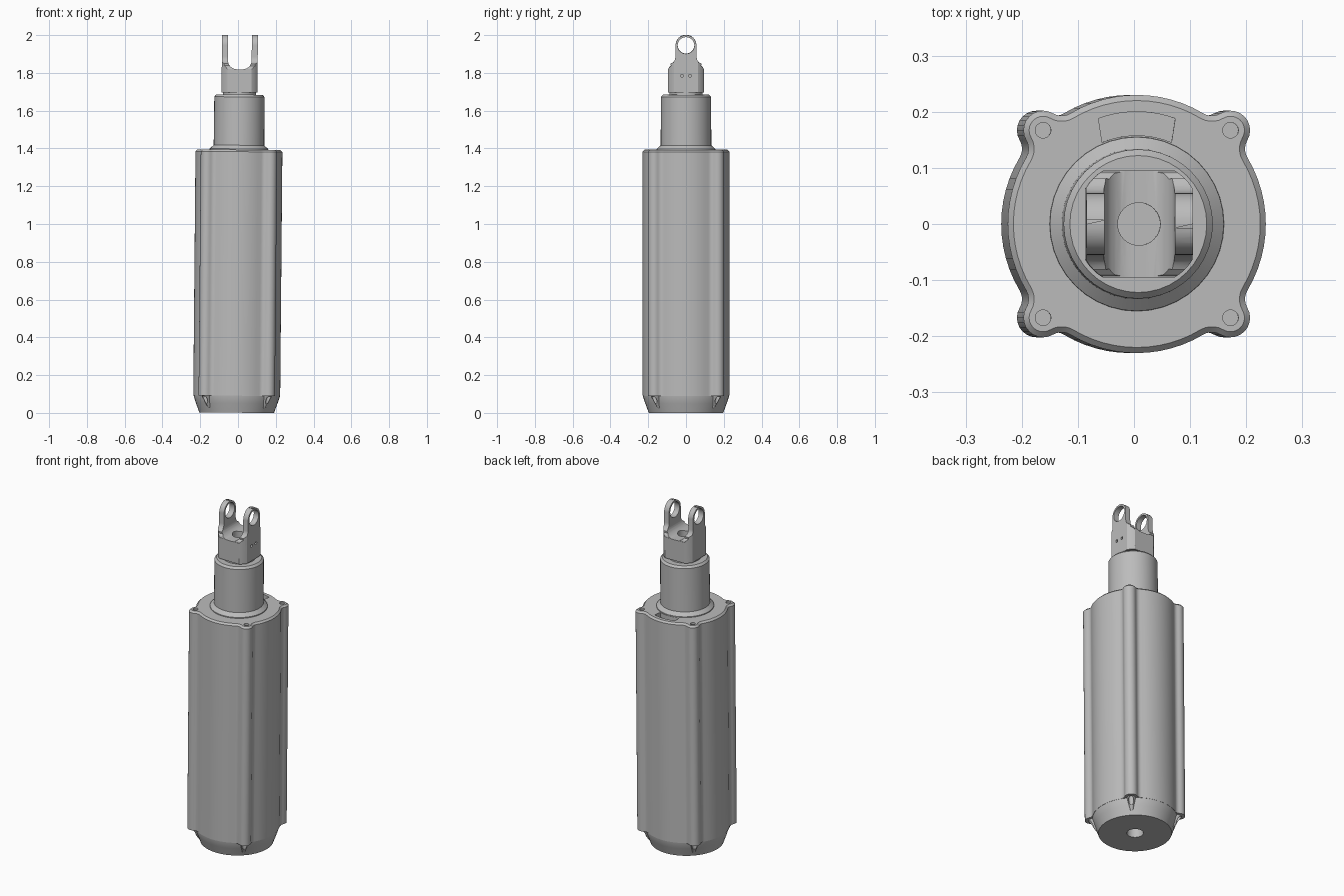
import bpy, bmesh
from math import sin, cos, pi, acos, atan2, radians, hypot
from mathutils import Matrix

if "Cube" in bpy.data.objects:
    bpy.data.objects.remove(bpy.data.objects["Cube"])

metal = bpy.data.materials.new("grey metal")
metal.use_nodes = True
GREY = (0.5, 0.5, 0.5, 1)
metal.diffuse_color = GREY
metal.node_tree.nodes["Principled BSDF"].inputs["Base Color"].default_value = GREY


def make(name, bm):
    bmesh.ops.recalc_face_normals(bm, faces=bm.faces)
    mesh = bpy.data.meshes.new(name)
    bm.to_mesh(mesh)
    bm.free()
    mesh.materials.append(metal)
    ob = bpy.data.objects.new(name, mesh)
    bpy.context.collection.objects.link(ob)
    return ob


def loft(name, rings):
    """Skin closed rings of equal length and cap both ends."""
    bm = bmesh.new()
    loops = [[bm.verts.new(p) for p in ring] for ring in rings]
    n = len(loops[0])
    for a, b in zip(loops, loops[1:]):
        for i in range(n):
            j = (i + 1) % n
            bm.faces.new((a[i], a[j], b[j], b[i]))
    bm.faces.new(loops[0])
    bm.faces.new(loops[-1])
    return make(name, bm)


def circle(r, n=48, cx=0, cy=0):
    return [(cx + r * cos(2 * pi * i / n), cy + r * sin(2 * pi * i / n)) for i in range(n)]


def arc(cx, cy, r, a0, a1, n):
    return [(cx + r * cos(a0 + (a1 - a0) * i / n), cy + r * sin(a0 + (a1 - a0) * i / n))
            for i in range(n + 1)]


def turned(name, profile, n=48, cx=0, cy=0):
    return loft(name, [[(x, y, z) for x, y in circle(r, n, cx, cy)] for r, z in profile])


def prism(name, pts, axis, a, b):
    place = {"x": lambda u, v, w: (w, u, v),
             "y": lambda u, v, w: (u, w, v),
             "z": lambda u, v, w: (u, v, w)}[axis]
    return loft(name, [[place(u, v, w) for u, v in pts] for w in (a, b)])


def carve(ob, cutter, op="DIFFERENCE"):
    mod = ob.modifiers.new("cut", "BOOLEAN")
    mod.object, mod.operation, mod.solver = cutter, op, "EXACT"
    bpy.context.view_layer.objects.active = ob
    bpy.ops.object.modifier_apply(modifier=mod.name)
    bpy.data.objects.remove(cutter)


# Housing outline: a circle with four filleted screw lobes
BOLT = 0.167
CORNERS = [(sx * BOLT, sy * BOLT) for sx in (1, -1) for sy in (1, -1)]


def housing_ring(z, inset=0.0):
    big, lobe, fillet = 0.23 - inset, 0.035 - inset, 0.03 + inset
    d, far, near = hypot(BOLT, BOLT), big + fillet, lobe + fillet
    phi = acos((d * d + far * far - near * near) / (2 * d * far))
    fx, fy = far * cos(phi), far * sin(phi)
    turn = atan2(fy, fx - d)
    pts = []
    # One lobe along +x, then repeated around the axis
    quarter = arc(fx, -fy, fillet, pi - phi, pi - turn, 5)[:-1]
    quarter += arc(d, 0, lobe, -turn, turn, 10)
    quarter += arc(fx, fy, fillet, pi + turn, pi + phi, 5)[1:-1]
    quarter += arc(0, 0, big, phi, pi / 2 - phi, 12)[:-1]
    for k in range(4):
        c, s = cos(pi / 4 + k * pi / 2), sin(pi / 4 + k * pi / 2)
        pts += [(x * c - y * s, x * s + y * c, z) for x, y in quarter]
    return pts


parts = []

# Main housing with chamfered rim
housing = loft("housing", [housing_ring(0.09), housing_ring(1.382), housing_ring(1.392, 0.01)])
for x, y in CORNERS:
    for lo, hi in ((0.07, 0.12), (1.36, 1.41)):
        carve(housing, turned("screw_cutter", [(0.014, lo), (0.014, hi)], 16, x, y))
slot = arc(0, 0, 0.2, radians(70), radians(110), 10) + arc(0, 0, 0.158, radians(113), radians(67), 10)
carve(housing, prism("slot_cutter", slot, "z", 1.365, 1.42))
parts.append(housing)

# Tapered base with a central bore
base = turned("base", [(0.198, 0), (0.203, 0.015), (0.216, 0.05), (0.229, 0.09), (0.229, 0.12)])
carve(base, turned("bore_cutter", [(0.045, -0.05), (0.045, 0.06)], 32))
for x, y in CORNERS:
    carve(base, turned("screw_cutter", [(0.014, 0.07), (0.014, 0.11)], 16, x, y))
parts.append(base)

# Small tapered ribs below each lobe
for i, (x, y) in enumerate(CORNERS):
    k = 0.86
    rib = loft(f"base_rib_{i + 1}", [
        [(u, v, 0.025) for u, v in circle(0.008, 16, x * k, y * k)],
        [(u, v, 0.092) for u, v in circle(0.024, 16, x * 0.97, y * 0.97)]])
    carve(rib, turned("screw_cutter", [(0.014, 0.05), (0.014, 0.12)], 16, x, y))
    parts.append(rib)

# Collar with flared foot, and the neck above it
parts.append(turned("collar", [(0.156, 1.385), (0.155, 1.397), (0.134, 1.416), (0.133, 1.672),
                               (0.122, 1.684)], 40))
parts.append(turned("neck", [(0.088, 1.68), (0.088, 1.705)], 40))

# Fork: a round bar with four flats, trimmed to the eye shape from the side
FLAT, EYE_Z = 0.095, 1.945
bar = [(max(-FLAT, min(FLAT, x)), max(-FLAT, min(FLAT, y))) for x, y in circle(0.115, 64)]
bar = [p for i, p in enumerate(bar) if p != bar[i - 1]]
fork = prism("fork", bar, "z", 1.695, 2.05)
half = [(0.12, 1.65), (0.12, 1.815), (0.093, 1.82), (0.09, 1.828), (0.08, 1.837)]
half += arc(0.095, 1.885, 0.04, radians(250), radians(180), 6)
half += arc(0, EYE_Z, 0.055, 0, pi / 2, 12)
side = half + [(-y, z) for y, z in reversed(half[:-1])]
carve(fork, prism("side_cutter", side, "x", -0.2, 0.2), "INTERSECT")

# U-shaped gap between the prongs
HALF_GAP, FLOOR, ROUND = 0.063, 1.818, 0.048
gap = arc(HALF_GAP - ROUND, FLOOR + ROUND, ROUND, 0, -pi / 2, 8)
gap = [(HALF_GAP, 2.1)] + gap
gap += [(-x, z) for x, z in reversed(gap)]
carve(fork, prism("gap_cutter", gap, "y", -0.2, 0.2))

# Pin eyes, floor hole and two small side holes
carve(fork, prism("eye_cutter", circle(0.044, 40, 0, EYE_Z), "x", -0.2, 0.2))
carve(fork, turned("floor_cutter", [(0.038, 1.775), (0.038, 1.9)], 32))
for y in (-0.021, 0.021):
    carve(fork, prism("pin_cutter", circle(0.008, 12, y, 1.785), "x", 0.08, 0.2))
parts.append(fork)

# The whole assembly leans very slightly toward +x
lean = Matrix.Translation((-0.0075, 0, 0.001)) @ Matrix.Rotation(0.009, 4, "Y")
bpy.ops.object.select_all(action="DESELECT")
for ob in parts:
    ob.data.transform(lean)
    ob.select_set(True)
bpy.context.view_layer.objects.active = parts[0]
bpy.ops.object.shade_smooth_by_angle(angle=radians(25))
